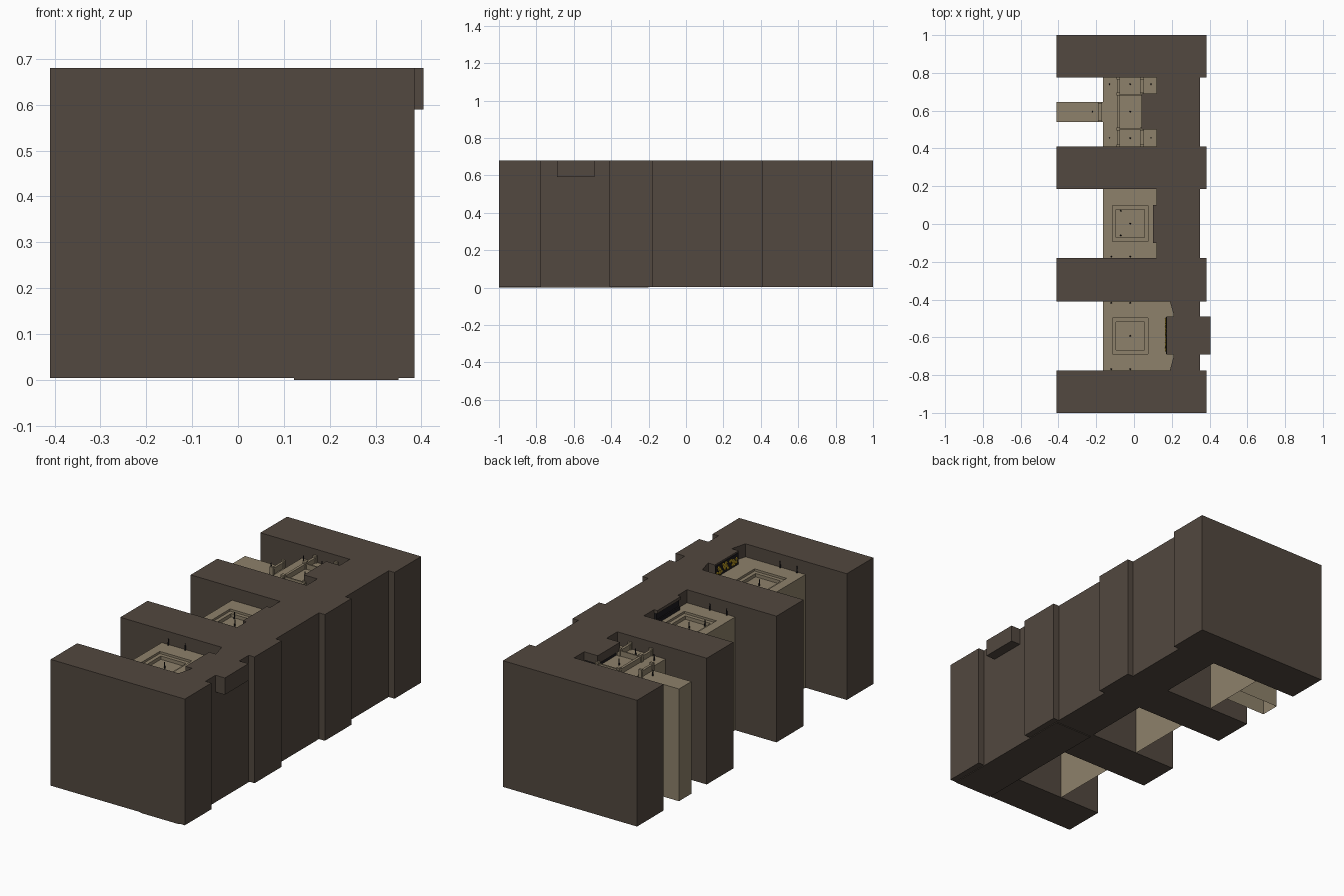
import bpy, bmesh, random
from math import pi, radians
from mathutils import Matrix

if "Cube" in bpy.data.objects:
    bpy.data.objects.remove(bpy.data.objects["Cube"])

random.seed(4)


def material(name, rgb):
    m = bpy.data.materials.new(name)
    m.diffuse_color = (*rgb, 1)
    m.use_nodes = True
    m.node_tree.nodes["Principled BSDF"].inputs["Base Color"].default_value = m.diffuse_color
    return m


BROWN = material("dark_stone", (0.085, 0.065, 0.05))
BEIGE = material("sandstone", (0.27, 0.22, 0.145))
BLACK = material("black_iron", (0.012, 0.011, 0.013))
GOLD = material("gold", (0.55, 0.36, 0.02))


def finish(name, bm, mat, normals=True):
    if normals:
        bmesh.ops.recalc_face_normals(bm, faces=bm.faces)
    me = bpy.data.meshes.new(name)
    bm.to_mesh(me)
    bm.free()
    me.materials.append(mat)
    ob = bpy.data.objects.new(name, me)
    bpy.context.collection.objects.link(ob)
    return ob


def add_box(bm, x, y, z):
    m = Matrix.Translation([(a + b) / 2 for a, b in (x, y, z)])
    m = m @ Matrix.Diagonal((x[1] - x[0], y[1] - y[0], z[1] - z[0], 1))
    return bmesh.ops.create_cube(bm, size=1, matrix=m)["verts"]


def boxes(name, mat, *items):
    bm = bmesh.new()
    for it in items:
        add_box(bm, *it)
    return finish(name, bm, mat)


def prism(name, mat, outline, z0, z1):
    bm = bmesh.new()
    f = bm.faces.new([bm.verts.new((x, y, z0)) for x, y in outline])
    top = bmesh.ops.extrude_face_region(bm, geom=[f])["geom"]
    bmesh.ops.translate(bm, vec=(0, 0, z1 - z0),
                        verts=[v for v in top if isinstance(v, bmesh.types.BMVert)])
    return finish(name, bm, mat)


TOP, DECK, FRONT = 0.68, 0.61, -0.165
BAYS = [(-0.775, -0.41), (-0.18, 0.185), (0.41, 0.775)]

# four tall dividing piers
for i, (a, b) in enumerate([(-1, -0.775), (-0.41, -0.18), (0.185, 0.41), (0.775, 1)]):
    boxes(f"pier_{i + 1}", BROWN, ((-0.41, 0.385), (a, b), (0.004, TOP)))

# back walls; the first bay has a deeper angled niche above deck level
boxes("back_wall_1", BROWN, ((0.122, 0.35), (-0.999, -0.2), (0, DECK - 0.004)))
a, b = BAYS[0]
prism("niche_wall", BROWN, [(0.19, b), (0.21, -0.48), (0.21, -0.7), (0.19, a),
                            (0.35, a), (0.35, b)], DECK - 0.01, TOP)
for i in (1, 2):
    boxes(f"back_wall_{i + 1}", BROWN, ((0.12, 0.35), BAYS[i], (0.004, TOP)))


# open-bottomed deck with front skirt and optional stepped square basin
def deck(name, y, x1, basin):
    bm = bmesh.new()
    cy = sum(y) / 2

    def ring(x0, xe, y0, y1, z):
        return [bm.verts.new(p) for p in ((x0, y0, z), (xe, y0, z), (xe, y1, z), (x0, y1, z))]

    prev = ring(FRONT, x1, *y, DECK)
    low = [bm.verts.new((FRONT, yy, 0.004)) for yy in y]
    bm.faces.new((prev[0], prev[3], low[1], low[0]))
    if basin:
        for h, z in ((0.095, DECK), (0.095, DECK - 0.012), (0.075, DECK - 0.012), (0.075, DECK - 0.03)):
            cur = ring(-0.02 - h, -0.02 + h, cy - h, cy + h, z)
            for k in range(4):
                n = (k + 1) % 4
                bm.faces.new((prev[k], prev[n], cur[n], cur[k]))
            prev = cur
    bm.faces.new(prev)
    finish(name, bm, BEIGE, False)


deck("deck_1", BAYS[0], 0.21, True)
deck("deck_2", BAYS[1], 0.12, True)
deck("deck_3", BAYS[2], 0.12, False)

# hollow front walkway tower of the third bay
bm = bmesh.new()
add_box(bm, (-0.41, FRONT), (0.54, 0.645), (0.004, 0.605))
bm.faces.ensure_lookup_table()
open_faces = [f for f in bm.faces if f.calc_center_median().z < 0.01]
bmesh.ops.delete(bm, geom=open_faces, context="FACES_ONLY")
finish("walkway_tower", bm, BEIGE)

# railings: low walls, caps and end posts
bm = bmesh.new()
runs = []
for x in (-0.083, 0.042):
    runs += [((x, 0.415), (x, 0.5)), ((x, 0.69), (x, 0.77))]
runs += [((-0.083, 0.5), (-0.083, 0.69)), ((-0.083, 0.505), (0.042, 0.505)),
         ((-0.083, 0.685), (0.042, 0.685)), ((-0.18, 0.545), (-0.18, 0.64))]
for (xa, ya), (xb, yb) in runs:
    for w, z in ((0.004, (DECK - 0.006, 0.632)), (0.007, (0.632, 0.639))):
        add_box(bm, (xa - w, xb + w), (ya - w * 0.5, yb + w * 0.5), z)
    for px, py in ((xa, ya), (xb, yb)):
        add_box(bm, (px - 0.01, px + 0.01), (py - 0.006, py + 0.006), (DECK - 0.006, 0.648))
finish("railings", bm, BEIGE)

# small lamp posts standing on the decks
bm = bmesh.new()
spots = [(-0.02, -0.5925, DECK - 0.03), (-0.02, 0.0025, DECK - 0.03),
         (-0.07, 0.07, DECK - 0.03), (-0.07, -0.06, DECK - 0.03)]
spots += [(x, y, DECK) for x in (-0.13, -0.02, 0.09) for y in (0.455, 0.74)]
spots += [(-0.02, 0.595, DECK), (-0.22, 0.595, 0.605)]
spots += [(x, y, DECK) for x in (-0.12, -0.02) for y in (-0.768, -0.418, -0.173)]
for x, y, z in spots:
    bmesh.ops.create_cone(bm, cap_ends=True, segments=6, radius1=0.004, radius2=0.002,
                          depth=0.035, matrix=Matrix.Translation((x, y, z + 0.0175)))
finish("lamp_posts", bm, BLACK)

# block spanning the first bay's back wall, with dark gold-studded front
boxes("niche_block", BROWN, ((0.172, 0.405), (-0.69, -0.49), (0.59, TOP)))
boxes("niche_panel", BLACK, ((0.169, 0.173), (-0.687, -0.493), (DECK, 0.672)))
bm = bmesh.new()
for i in range(26):
    m = Matrix.Translation((0.168, random.uniform(-0.675, -0.505), random.uniform(0.622, 0.662)))
    bmesh.ops.create_cone(bm, cap_ends=True, segments=8, radius1=0.009, radius2=0.007,
                          depth=random.uniform(0.004, 0.009), matrix=m @ Matrix.Rotation(-pi / 2, 4, 'Y'))
finish("gold_studs", bm, GOLD)

# second bay: shallow canopy over stepped dark panel
boxes("canopy", BROWN, ((0.1, 0.13), (-0.1, 0.1), (0.664, TOP)))
boxes("canopy_panel", BLACK, ((0.108, 0.125), (-0.095, 0.095), (DECK, 0.664)),
      ((0.101, 0.125), (-0.095, 0.095), (DECK, 0.628)))

# third bay: projecting box on a dark plinth
boxes("projecting_box", BROWN, ((0.04, 0.13), (0.5, 0.69), (0.635, TOP)))
boxes("box_plinth", BLACK, ((0.055, 0.125), (0.51, 0.68), (DECK, 0.635)))
